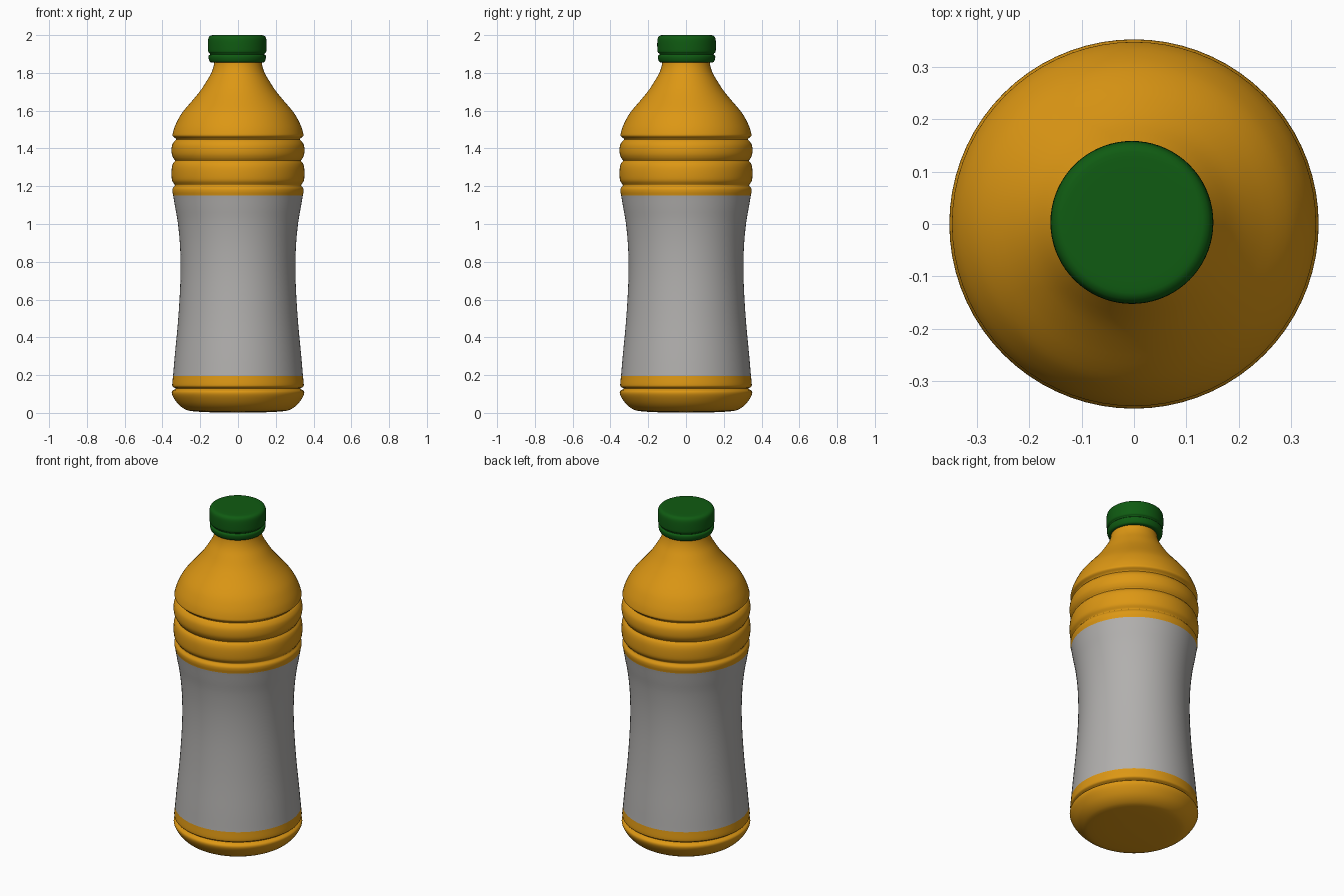
import bpy, bmesh, math
from mathutils import Vector

if "Cube" in bpy.data.objects:
    bpy.data.objects.remove(bpy.data.objects["Cube"])

SEGMENTS = 72


def material(name, rgb):
    m = bpy.data.materials.new(name)
    m.diffuse_color = (*rgb, 1.0)
    m.use_nodes = True
    m.node_tree.nodes["Principled BSDF"].inputs["Base Color"].default_value = m.diffuse_color
    return m


orange = material("orange juice", (0.72, 0.31, 0.007))
grey = material("label grey", (0.44, 0.43, 0.42))
green = material("cap green", (0.005, 0.105, 0.006))


def smooth_profile(points, steps):
    """Catmull-Rom curve through (radius, height) points."""
    p = [Vector(q) for q in points]
    p = [p[0]] + p + [p[-1]]
    out = []
    for a, b, c, d in zip(p, p[1:], p[2:], p[3:]):
        for i in range(steps):
            t = i / steps
            out.append(0.5 * (2 * b + (c - a) * t + (2 * a - 5 * b + 4 * c - d) * t * t
                              + (3 * b - a - 3 * c + d) * t ** 3))
    out.append(p[-1])
    return out


def lathe(name, points, mat, steps=3, centre=(0, 0)):
    """Revolve a profile about the vertical axis, closing both ends."""
    bm = bmesh.new()
    rings = []
    for r, z in smooth_profile(points, steps):
        rings.append([bm.verts.new((centre[0] + r * math.cos(2 * math.pi * k / SEGMENTS),
                                    centre[1] + r * math.sin(2 * math.pi * k / SEGMENTS), z))
                      for k in range(SEGMENTS)])
    for low, high in zip(rings, rings[1:]):
        for k in range(SEGMENTS):
            n = (k + 1) % SEGMENTS
            bm.faces.new((low[k], low[n], high[n], high[k]))
    bm.faces.new(rings[0][::-1])
    bm.faces.new(rings[-1])
    mesh = bpy.data.meshes.new(name)
    bm.to_mesh(mesh)
    bm.free()
    mesh.materials.append(mat)
    ob = bpy.data.objects.new(name, mesh)
    bpy.context.collection.objects.link(ob)
    bpy.ops.object.select_all(action='DESELECT')
    bpy.context.view_layer.objects.active = ob
    ob.select_set(True)
    bpy.ops.object.shade_smooth_by_angle(angle=math.radians(40))
    return ob


# Rounded foot and lower groove
base = [(0.08, 0.002), (0.17, 0.004), (0.25, 0.010), (0.285, 0.022), (0.315, 0.045),
        (0.338, 0.075), (0.350, 0.10), (0.348, 0.116), (0.332, 0.126),
        (0.332, 0.131), (0.346, 0.139), (0.348, 0.155)]
# Label wrap around the waist
LABEL_LOW, LABEL_HIGH = 0.195, 1.15
waist = [(0.344, LABEL_LOW), (0.335, 0.30), (0.318, 0.48), (0.307, 0.65), (0.304, 0.78),
         (0.308, 0.90), (0.319, 1.01), (0.332, 1.085), (0.343, LABEL_HIGH)]
# Grip ribs with grooves between them
ribs = [(0.347, 1.17), (0.346, 1.188), (0.335, 1.203), (0.337, 1.211), (0.349, 1.23),
        (0.352, 1.265), (0.350, 1.30), (0.343, 1.322), (0.333, 1.335), (0.341, 1.347),
        (0.350, 1.368), (0.352, 1.395), (0.348, 1.42), (0.336, 1.439), (0.327, 1.447),
        (0.333, 1.455), (0.346, 1.466)]
# Shoulder and neck
shoulder = [(0.345, 1.482), (0.333, 1.52), (0.308, 1.57), (0.279, 1.61), (0.236, 1.66),
            (0.196, 1.71), (0.164, 1.76), (0.141, 1.80), (0.128, 1.84), (0.124, 1.88)]

bottle = lathe("bottle_body", base + waist + ribs + shoulder, orange)
bottle.data.materials.append(grey)
for f in bottle.data.polygons:
    if LABEL_LOW < f.center.z < LABEL_HIGH:
        f.material_index = 1

# Screw cap and the tamper ring below it
CAP_CENTRE = (-0.004, 0.003)
lathe("tamper_ring", [(0.115, 1.855), (0.140, 1.856), (0.149, 1.868), (0.152, 1.886),
                      (0.147, 1.895), (0.13, 1.898)], green, 3, CAP_CENTRE)
lathe("screw_cap", [(0.12, 1.893), (0.142, 1.896), (0.145, 1.903), (0.153, 1.910),
                    (0.155, 1.93), (0.155, 1.965), (0.152, 1.985), (0.143, 1.996),
                    (0.125, 2.0), (0.06, 2.0)], green, 3, CAP_CENTRE)
